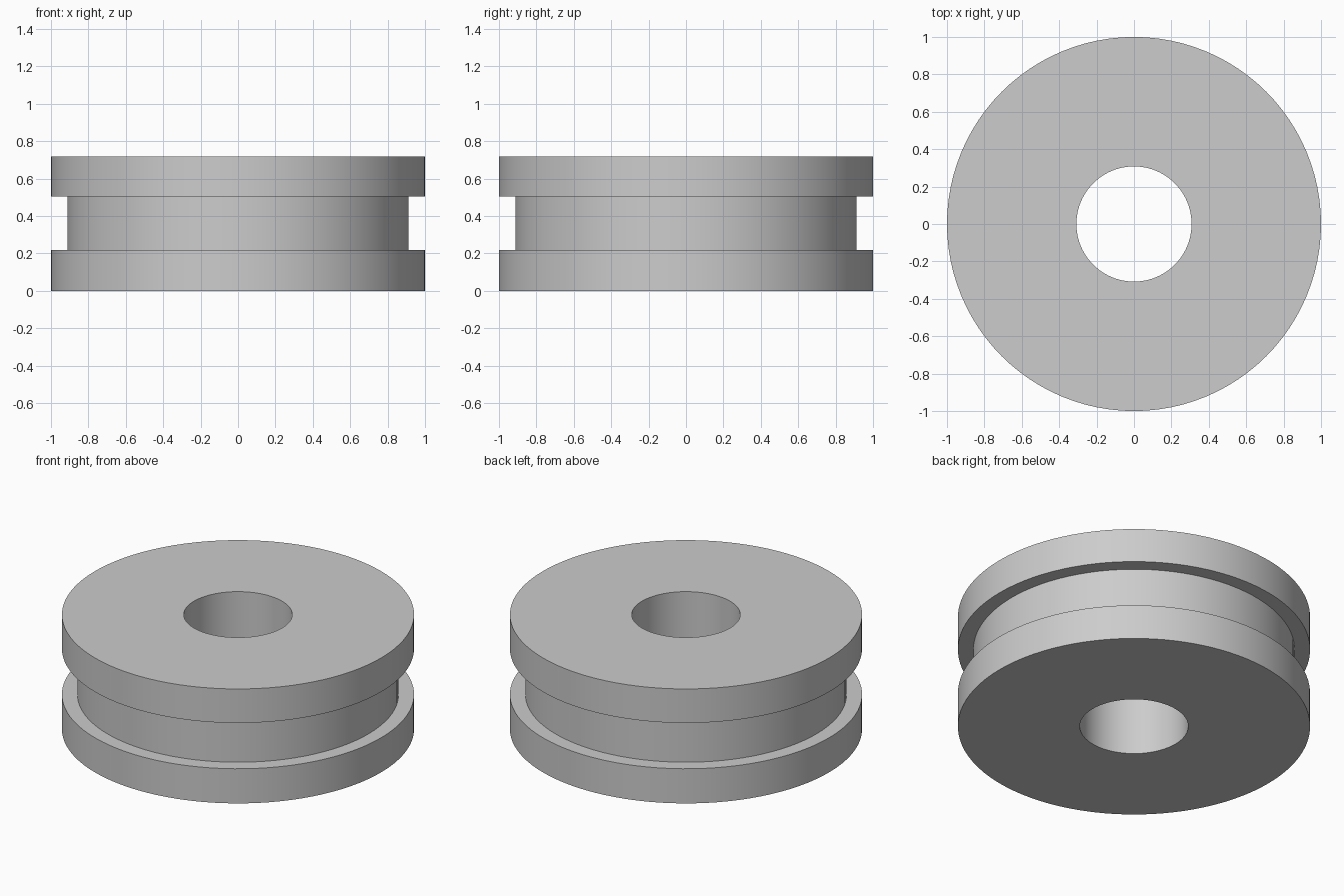
import bpy, bmesh, math

cube = bpy.data.objects.get("Cube")
if cube:
    bpy.data.objects.remove(cube, do_unlink=True)

# Single plain grey
grey = bpy.data.materials.new("light_grey")
grey.use_nodes = True
colour = (0.604, 0.604, 0.604, 1)
grey.diffuse_color = colour
grey.node_tree.nodes["Principled BSDF"].inputs["Base Color"].default_value = colour

# Main dimensions
SEGMENTS = 96
BORE, GROOVE, RIM = 0.308, 0.912, 1.0
HEIGHT, GROOVE_LOW, GROOVE_HIGH = 0.717, 0.217, 0.504

# Closed cross-section (radius, height): bore, two rims and the groove between
profile = [
    (BORE, 0), (RIM, 0), (RIM, GROOVE_LOW), (GROOVE, GROOVE_LOW),
    (GROOVE, GROOVE_HIGH), (RIM, GROOVE_HIGH), (RIM, HEIGHT), (BORE, HEIGHT),
]

# Revolve the cross-section around the z axis
bm = bmesh.new()
rings = []
for i in range(SEGMENTS):
    a = math.tau * i / SEGMENTS
    rings.append([bm.verts.new((r * math.cos(a), r * math.sin(a), z)) for r, z in profile])
for i, ring in enumerate(rings):
    following = rings[(i + 1) % SEGMENTS]
    for j in range(len(profile)):
        k = (j + 1) % len(profile)
        bm.faces.new((ring[j], following[j], following[k], ring[k]))
bmesh.ops.recalc_face_normals(bm, faces=bm.faces)

mesh = bpy.data.meshes.new("grooved_wheel")
bm.to_mesh(mesh)
bm.free()
mesh.materials.append(grey)
wheel = bpy.data.objects.new("grooved_wheel", mesh)
bpy.context.collection.objects.link(wheel)

# Smooth curved walls, sharp rims
bpy.ops.object.select_all(action="DESELECT")
wheel.select_set(True)
bpy.context.view_layer.objects.active = wheel
bpy.ops.object.shade_smooth_by_angle(angle=math.radians(30))
